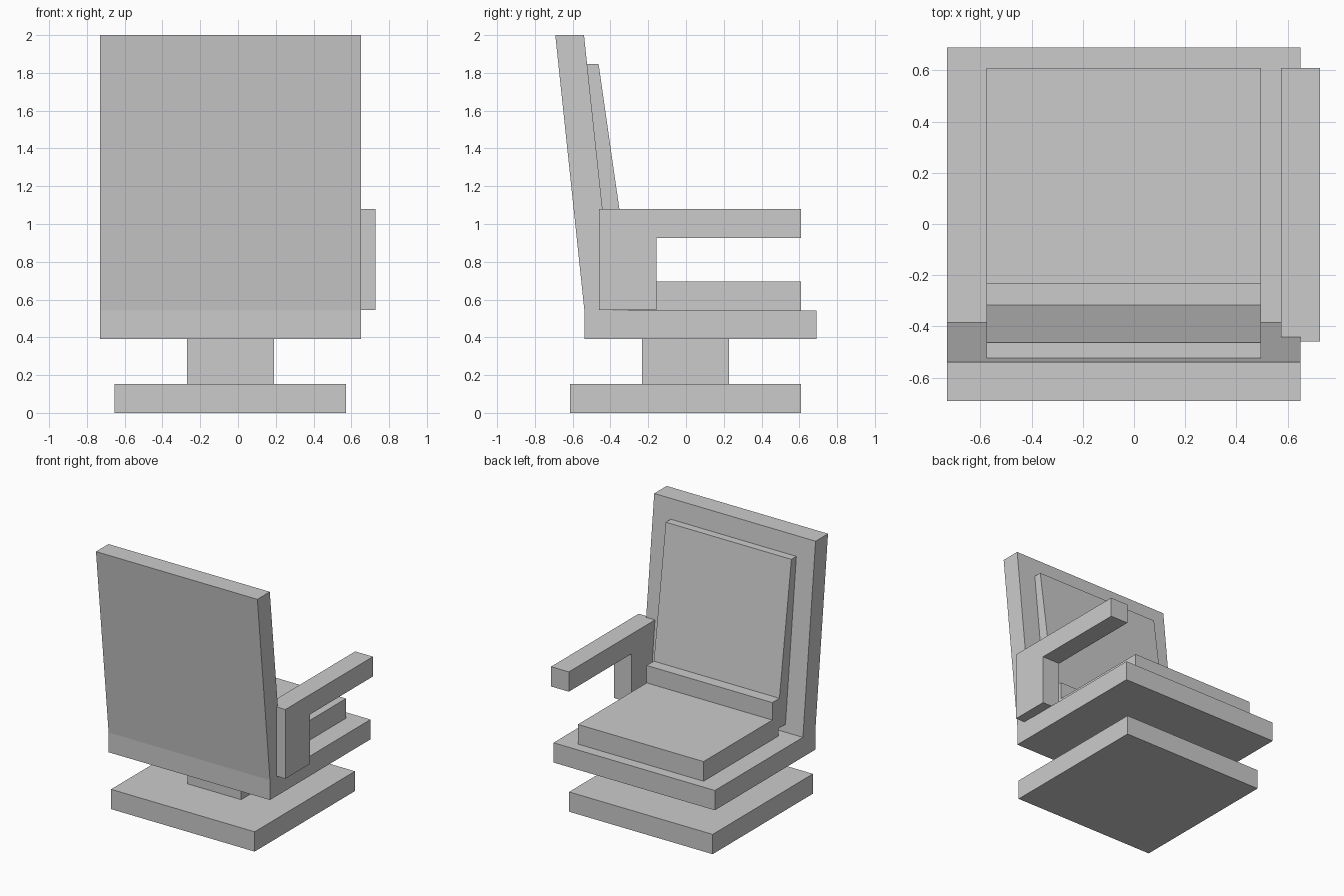
import bpy
import bmesh

if "Cube" in bpy.data.objects:
    bpy.data.objects.remove(bpy.data.objects["Cube"])


def extrude_profile(name, x0, x1, profile):
    """Extrude a side outline of (y, z) points from x0 to x1."""
    bm = bmesh.new()
    face = bm.faces.new([bm.verts.new((x0, y, z)) for y, z in profile])
    side = bmesh.ops.extrude_face_region(bm, geom=[face])["geom"]
    moved = [v for v in side if isinstance(v, bmesh.types.BMVert)]
    bmesh.ops.translate(bm, verts=moved, vec=(x1 - x0, 0, 0))
    bmesh.ops.recalc_face_normals(bm, faces=bm.faces)
    mesh = bpy.data.meshes.new(name)
    bm.to_mesh(mesh)
    bm.free()
    obj = bpy.data.objects.new(name, mesh)
    bpy.context.collection.objects.link(obj)
    return obj


def block(name, x0, x1, y0, y1, z0, z1):
    return extrude_profile(name, x0, x1, [(y0, z0), (y1, z0), (y1, z1), (y0, z1)])


# Pedestal and seat
block("base", -0.655, 0.573, -0.615, 0.61, 0, 0.153)
block("column", -0.27, 0.19, -0.233, 0.228, 0.153, 0.39)
block("seat", -0.73, 0.65, -0.538, 0.69, 0.39, 0.543)
block("seat_cushion", -0.577, 0.497, -0.305, 0.61, 0.543, 0.695)

# Leaning backrest
extrude_profile("backrest", -0.73, 0.65,
                [(-0.538, 0.543), (-0.385, 0.543), (-0.54, 2.0), (-0.692, 2.0)])

# Back cushion with a lumbar step at the bottom
extrude_profile("back_cushion", -0.577, 0.497,
                [(-0.391, 0.6), (-0.23, 0.6), (-0.23, 0.83), (-0.317, 0.83),
                 (-0.463, 1.848), (-0.524, 1.848)])

# Single armrest: rear post and forward arm
extrude_profile("armrest", 0.575, 0.727,
                [(-0.46, 0.545), (-0.157, 0.545), (-0.157, 0.927),
                 (0.61, 0.927), (0.61, 1.08), (-0.46, 1.08)])
